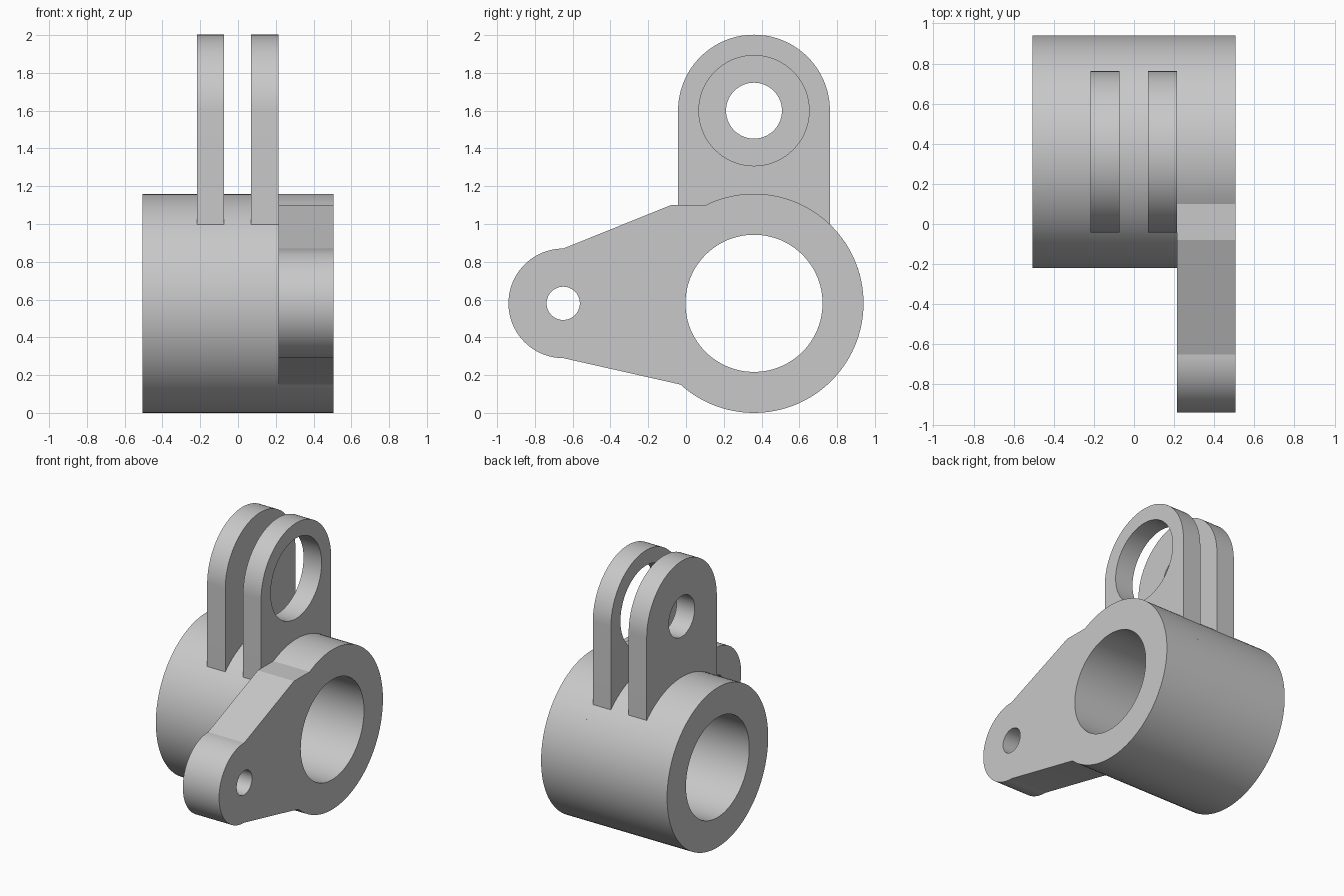
import bpy, bmesh
from math import sin, cos, acos, asin, degrees, radians

# Remove the default cube only
cube = bpy.data.objects.get("Cube")
if cube:
    bpy.data.objects.remove(cube, do_unlink=True)

# Single grey material
grey = bpy.data.materials.new("plain_grey")
grey.use_nodes = True
GREY = (0.58, 0.58, 0.58, 1)
grey.diffuse_color = GREY
grey.node_tree.nodes["Principled BSDF"].inputs["Base Color"].default_value = GREY

# Shared dimensions
BORE = (0.36, 0.58)      # barrel axis (y, z)
EYE = (0.36, 1.60)       # lug hole axis
PIVOT = (-0.65, 0.58)    # arm hole axis
R_BARREL, R_BORE = 0.58, 0.363
R_LUG, R_ARM = 0.402, 0.29
HALF_LEN, STEP = 0.506, 0.215


def arc(centre, r, start, end, n=64):
    """Points along an arc in the y-z plane, angles in degrees."""
    steps = [radians(start + (end - start) * i / n) for i in range(n + 1)]
    return [(centre[0] + r * cos(a), centre[1] + r * sin(a)) for a in steps]


def circle(centre, r, n=96):
    return arc(centre, r, 0, 360, n)[:-1]


def plate(name, loops, x0, x1):
    """Fill an outline with holes and extrude it along x."""
    bm = bmesh.new()
    edges = []
    for loop in loops:
        verts = [bm.verts.new((x0, y, z)) for y, z in loop]
        edges += [bm.edges.new((v, verts[i - 1])) for i, v in enumerate(verts)]
    bmesh.ops.triangle_fill(bm, edges=edges, use_beauty=True, normal=(1, 0, 0))
    ext = bmesh.ops.extrude_face_region(bm, geom=bm.faces[:], use_keep_orig=True)
    top = [g for g in ext["geom"] if isinstance(g, bmesh.types.BMVert)]
    bmesh.ops.translate(bm, verts=top, vec=(x1 - x0, 0, 0))
    bmesh.ops.recalc_face_normals(bm, faces=bm.faces[:])
    mesh = bpy.data.meshes.new(name)
    bm.to_mesh(mesh)
    bm.free()
    mesh.materials.append(grey)
    obj = bpy.data.objects.new(name, mesh)
    bpy.context.collection.objects.link(obj)
    bpy.ops.object.select_all(action="DESELECT")
    obj.select_set(True)
    bpy.context.view_layer.objects.active = obj
    bpy.ops.object.shade_smooth_by_angle(angle=radians(12))
    return obj


# Barrel: thick tube up to the flange
plate("barrel", [circle(BORE, R_BARREL), circle(BORE, R_BORE)], -HALF_LEN, STEP)

# Flange: barrel end ring with the tapered arm in one outline
low = -180 + degrees(asin(0.43 / R_BARREL))
high = degrees(acos(-0.26 / R_BARREL))
flange = (arc(BORE, R_BARREL, low, high, 80)
          + [(-0.08, 1.10)]
          + arc(PIVOT, R_ARM, 90, 270, 48))
plate("flange_arm", [flange, circle(BORE, R_BORE), circle(PIVOT, 0.088, 48)],
      STEP, HALF_LEN)

# Lugs: rounded ears whose feet follow the barrel, just under its surface
foot_r = R_BARREL - 0.01
foot = degrees(acos(R_LUG / foot_r))
ear = arc(EYE, R_LUG, 0, 180) + arc(BORE, foot_r, 180 - foot, foot, 32)
for name, x0, hole in (("small_hole_lug", -0.218, 0.148),
                       ("large_hole_lug", 0.07, 0.292)):
    plate(name, [ear, circle(EYE, hole, 72)], x0, x0 + 0.145)
